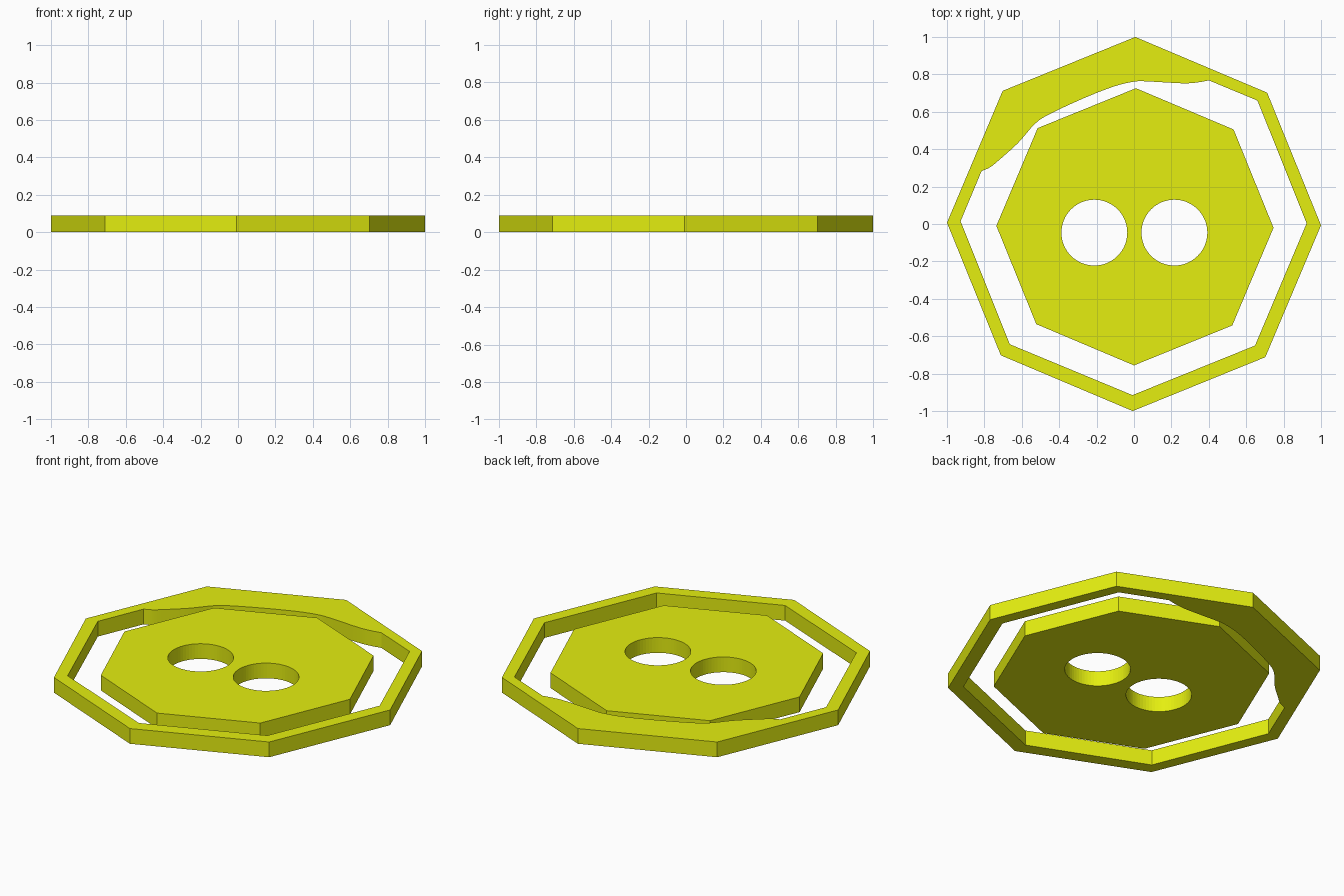
import bpy, bmesh, math
from mathutils import Vector

if "Cube" in bpy.data.objects:
    bpy.data.objects.remove(bpy.data.objects["Cube"])

HEIGHT = 0.09

lime = bpy.data.materials.new("lime")
lime.diffuse_color = (0.78, 0.86, 0.005, 1)
lime.use_nodes = True
lime.node_tree.nodes["Principled BSDF"].inputs["Base Color"].default_value = lime.diffuse_color


def ring(cx, cy, r, n, turn=0.0):
    """Regular polygon outline."""
    return [(cx + r * math.cos(turn + math.tau * i / n),
             cy + r * math.sin(turn + math.tau * i / n)) for i in range(n)]


def smooth_path(pts, steps=5):
    """Catmull-Rom curve through the given points."""
    p = [Vector(q) for q in [pts[0]] + pts + [pts[-1]]]
    out = []
    for a, b, c, d in zip(p, p[1:], p[2:], p[3:]):
        for i in range(steps):
            t = i / steps
            v = 0.5 * (2 * b + (c - a) * t + (2 * a - 5 * b + 4 * c - d) * t * t
                       + (3 * b - a - 3 * c + d) * t ** 3)
            out.append((v.x, v.y))
    return out + [pts[-1]]


def plate(name, loops):
    """Extruded flat plate; the first loop is the rim, the rest are holes."""
    cu = bpy.data.curves.new(name + "_profile", 'CURVE')
    cu.dimensions = '2D'
    cu.fill_mode = 'BOTH'
    cu.extrude = HEIGHT / 2
    for loop in loops:
        s = cu.splines.new('POLY')
        s.points.add(len(loop) - 1)
        for pt, (x, y) in zip(s.points, loop):
            pt.co = (x, y, 0, 1)
        s.use_cyclic_u = True
    tmp = bpy.data.objects.new(name + "_profile", cu)
    bpy.context.collection.objects.link(tmp)
    bpy.context.view_layer.update()
    deps = bpy.context.evaluated_depsgraph_get()
    me = bpy.data.meshes.new_from_object(tmp.evaluated_get(deps))
    bpy.data.objects.remove(tmp)

    # Weld caps to walls and stand the plate on the floor
    bm = bmesh.new()
    bm.from_mesh(me)
    bmesh.ops.remove_doubles(bm, verts=bm.verts, dist=1e-5)
    bmesh.ops.translate(bm, verts=bm.verts, vec=(0, 0, HEIGHT / 2))
    bmesh.ops.recalc_face_normals(bm, faces=bm.faces)
    for f in bm.faces:
        f.smooth = False
    bm.to_mesh(me)
    bm.free()
    me.name = name
    me.materials.clear()
    me.materials.append(lime)
    ob = bpy.data.objects.new(name, me)
    bpy.context.collection.objects.link(ob)
    return ob


# Outer frame: octagon with a wavy thick band along the back left
wave = smooth_path([(0.40, 0.768), (0.34, 0.757), (0.27, 0.752), (0.15, 0.758),
                    (0.06, 0.763), (0.0, 0.761), (-0.105, 0.736),
                    (-0.265, 0.674), (-0.45, 0.588), (-0.53, 0.535),
                    (-0.62, 0.433), (-0.72, 0.343), (-0.77, 0.303),
                    (-0.815, 0.283)])
opening = wave + [(-0.927, 0.015), (-0.664, -0.643), (-0.008, -0.915),
                  (0.647, -0.65), (0.923, 0.004), (0.66, 0.66)]
plate("outer_frame", [ring(0, 0, 1.0, 8, math.radians(-0.4)), opening])

# Inner octagon plate with two round holes
plate("inner_plate", [ring(0.005, -0.015, 0.741, 8, math.radians(-0.4)),
                      ring(-0.212, -0.046, 0.176, 64),
                      ring(0.216, -0.046, 0.176, 64)])
